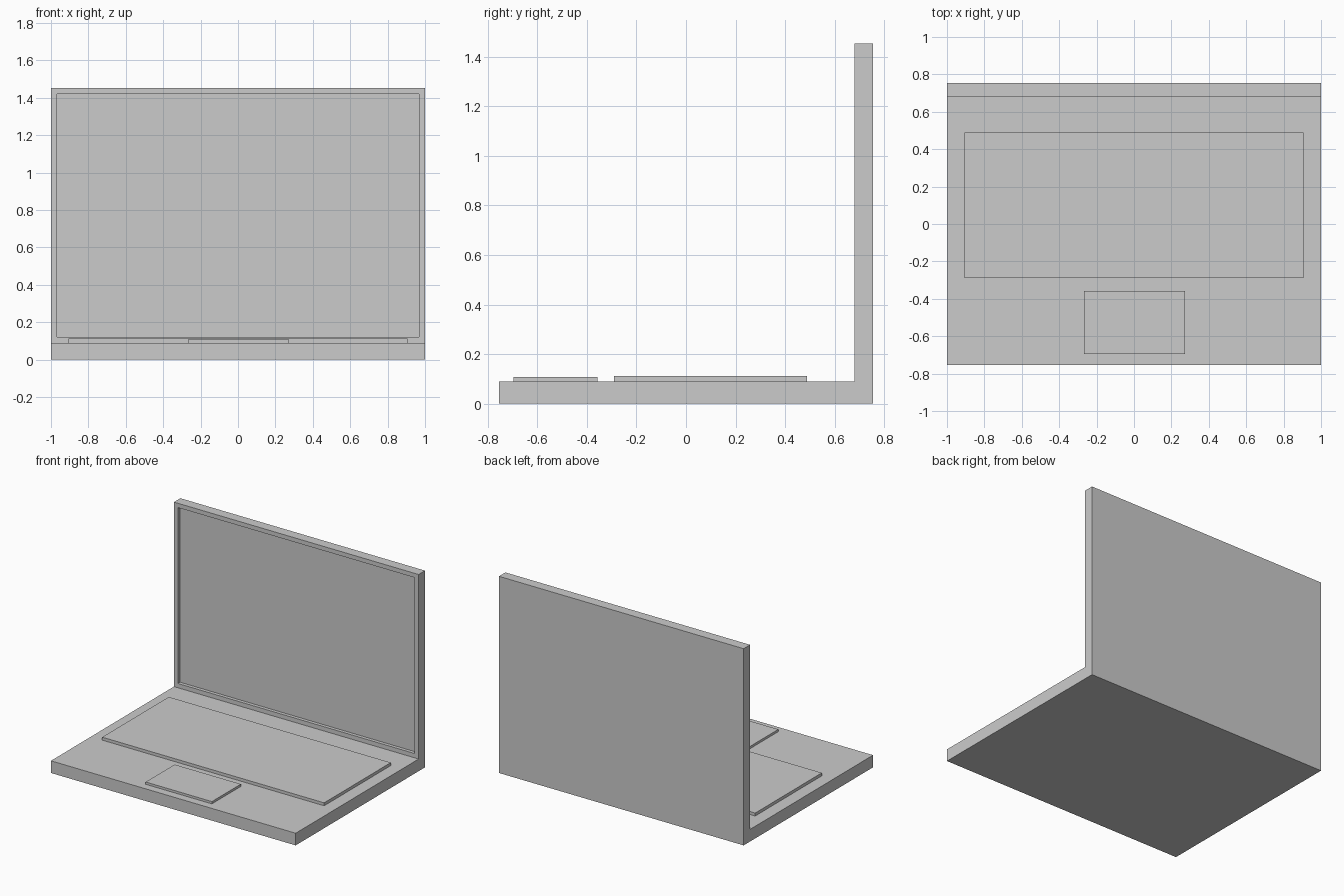
import bpy
import bmesh
from mathutils import Vector

cube = bpy.data.objects.get("Cube")
if cube:
    bpy.data.objects.remove(cube, do_unlink=True)

# One plain grey for the whole model
grey = bpy.data.materials.new("plain grey")
grey.use_nodes = True
COLOUR = (0.6, 0.6, 0.6, 1)
grey.diffuse_color = COLOUR
grey.node_tree.nodes["Principled BSDF"].inputs["Base Color"].default_value = COLOUR

DEPTH = 0.755       # half the depth of the base
LID_Y = 0.68        # front of the lid
BASE_Z = 0.09       # top of the base
LID_Z = 1.453       # top of the lid
BORDER = 0.045      # frame around the screen
RECESS = 0.025      # how far the screen sits back


def finish(name, bm):
    """Turn a bmesh into a flat-shaded grey object."""
    bmesh.ops.recalc_face_normals(bm, faces=bm.faces)
    mesh = bpy.data.meshes.new(name)
    bm.to_mesh(mesh)
    bm.free()
    mesh.materials.append(grey)
    obj = bpy.data.objects.new(name, mesh)
    bpy.context.collection.objects.link(obj)
    return obj


def raised_plate(name, x, y, z):
    """Box spanning the given (low, high) ranges."""
    bm = bmesh.new()
    bmesh.ops.create_cube(bm, size=1)
    for v in bm.verts:
        v.co = Vector([r[0] if c < 0 else r[1] for c, r in zip(v.co, (x, y, z))])
    return finish(name, bm)


# Base and upright lid: one L-shaped profile drawn across the width
bm = bmesh.new()
profile = [(-DEPTH, 0), (DEPTH, 0), (DEPTH, LID_Z),
           (LID_Y, LID_Z), (LID_Y, BASE_Z), (-DEPTH, BASE_Z)]
side = bm.faces.new([bm.verts.new((-1, y, z)) for y, z in profile])
moved = bmesh.ops.extrude_face_region(bm, geom=[side], use_keep_orig=True)["geom"]
bmesh.ops.translate(bm, vec=(2, 0, 0),
                    verts=[g for g in moved if isinstance(g, bmesh.types.BMVert)])
bmesh.ops.recalc_face_normals(bm, faces=bm.faces)

# Screen: inset the lid's inner face, then push it back with straight walls
screen = next(f for f in bm.faces if f.normal.y < -0.9
              and abs(f.calc_center_median().y - LID_Y) < 0.001)
bmesh.ops.inset_region(bm, faces=[screen], thickness=BORDER)
walls = bmesh.ops.extrude_discrete_faces(bm, faces=[screen])["faces"]
bmesh.ops.translate(bm, vec=(0, RECESS, 0), verts=list(walls[0].verts))
finish("base_and_lid", bm)

# Keyboard deck and touchpad standing slightly proud of the base
raised_plate("keyboard", (-0.907, 0.907), (-0.29, 0.488), (BASE_Z - 0.02, 0.112))
raised_plate("touchpad", (-0.267, 0.274), (-0.696, -0.358), (BASE_Z - 0.02, 0.107))
